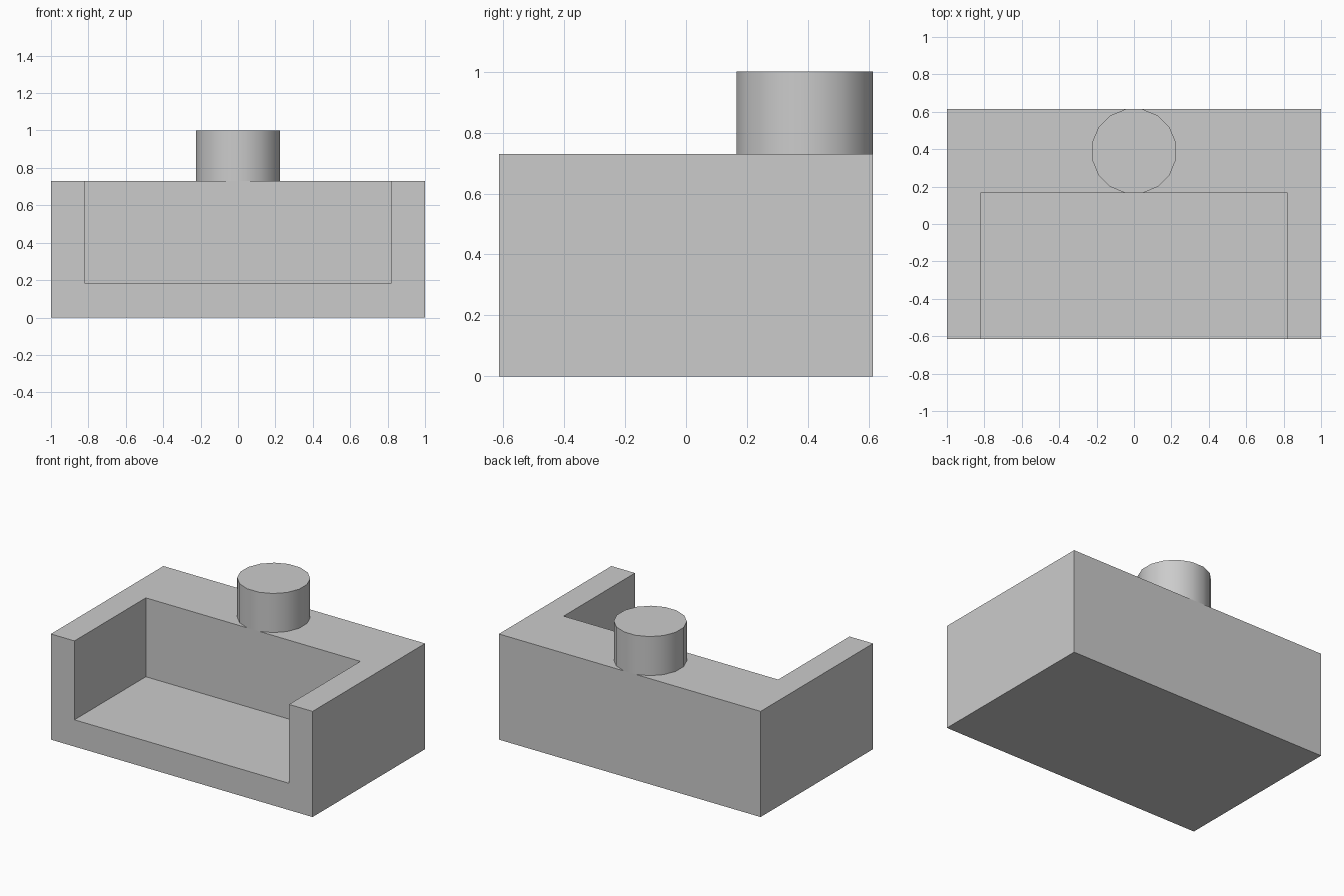
import bpy
import bmesh
import math
from mathutils import Matrix, Vector

cube = bpy.data.objects.get("Cube")
if cube:
    bpy.data.objects.remove(cube, do_unlink=True)

# Single plain grey
GREY = (0.6, 0.6, 0.6, 1)
grey = bpy.data.materials.new("plain_grey")
grey.use_nodes = True
grey.diffuse_color = GREY
grey.node_tree.nodes["Principled BSDF"].inputs["Base Color"].default_value = GREY


def make_object(name, bm):
    mesh = bpy.data.meshes.new(name)
    bm.to_mesh(mesh)
    bm.free()
    mesh.materials.append(grey)
    obj = bpy.data.objects.new(name, mesh)
    bpy.context.collection.objects.link(obj)
    return obj


def box(name, low, high):
    low, high = Vector(low), Vector(high)
    bm = bmesh.new()
    bmesh.ops.create_cube(bm, size=1, matrix=Matrix.Translation((low + high) / 2)
                          @ Matrix.Diagonal((high - low).to_4d()))
    return make_object(name, bm)


def activate(obj):
    bpy.ops.object.select_all(action='DESELECT')
    obj.select_set(True)
    bpy.context.view_layer.objects.active = obj


HALF_DEPTH, BODY_TOP = 0.614, 0.73
RECESS_BACK = 0.165

# Body: a block with a recess open to the front and top
body = box("body", (-1, -HALF_DEPTH, 0), (1, HALF_DEPTH, BODY_TOP))
cutter = box("recess_cutter", (-0.82, -1, 0.185), (0.82, RECESS_BACK, 1))
cutter.hide_render = True
cut = body.modifiers.new("recess", 'BOOLEAN')
cut.operation = 'DIFFERENCE'
cut.solver = 'EXACT'
cut.object = cutter
activate(body)
bpy.ops.object.modifier_apply(modifier=cut.name)
bpy.data.objects.remove(cutter, do_unlink=True)

# Knob: sixteen-sided peg spanning the rear wall, flats facing the four sides
SIDES, KNOB_TOP = 16, 1.0
apothem = (HALF_DEPTH - RECESS_BACK) / 2
radius = apothem / math.cos(math.pi / SIDES)
center = Vector((0, (HALF_DEPTH + RECESS_BACK) / 2, (BODY_TOP + KNOB_TOP) / 2))
bm = bmesh.new()
bmesh.ops.create_cone(bm, cap_ends=True, segments=SIDES, radius1=radius, radius2=radius,
                      depth=KNOB_TOP - BODY_TOP,
                      matrix=Matrix.Translation(center) @ Matrix.Rotation(math.pi / SIDES, 4, 'Z'))
knob = make_object("knob", bm)
activate(knob)
bpy.ops.object.shade_smooth_by_angle(angle=math.radians(30))
